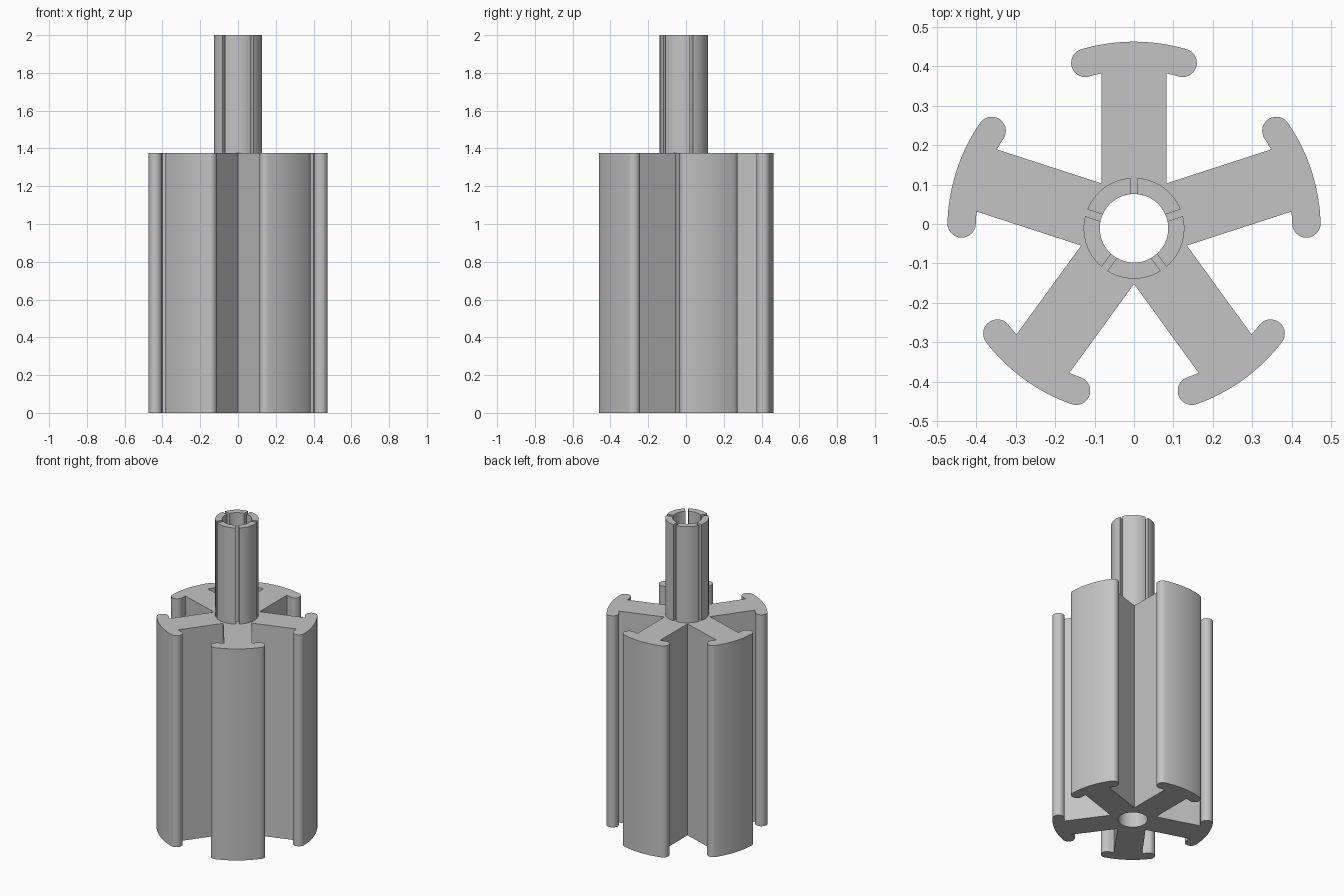
import bpy, bmesh, math
from mathutils import Vector, Matrix

cube = bpy.data.objects.get("Cube")
if cube:
    bpy.data.objects.remove(cube, do_unlink=True)

ARMS = 5
CENTRE_Y = -0.011
BODY_TOP, TOTAL_TOP = 1.375, 2.0
R_OUT, R_HOLE, R_COLLAR = 0.474, 0.087, 0.128
CAP = 0.036                      # radius of the rounded shoe tips
ARM_HALF = 0.083                 # half width of each arm
SLOT_HALF = 0.009                # half width of the collar slots
TIP = math.radians(16.4)         # angle of the shoe tips from the arm axis

grey = bpy.data.materials.new("plain grey")
grey.use_nodes = True
colour = (0.55, 0.55, 0.55, 1)
grey.diffuse_color = colour
grey.node_tree.nodes["Principled BSDF"].inputs["Base Color"].default_value = colour


def polar(r, a):
    return Vector((r * math.cos(a), r * math.sin(a), 0))


def arc(r, a0, a1, n, centre=Vector((0, 0, 0))):
    return [centre + polar(r, a0 + (a1 - a0) * i / n) for i in range(n + 1)]


def radial_prism(name, outline, start, z0, z1):
    """Repeat one sector outline around z, weld the sectors and extrude up."""
    bm = bmesh.new()
    for k in range(ARMS):
        turn = Matrix.Rotation(start + k * math.tau / ARMS, 3, 'Z')
        bm.faces.new([bm.verts.new(turn @ p + Vector((0, 0, z0))) for p in outline])
    bmesh.ops.remove_doubles(bm, verts=bm.verts[:], dist=1e-5)
    new = bmesh.ops.extrude_face_region(bm, geom=bm.faces[:], use_keep_orig=True)["geom"]
    top = [v for v in new if isinstance(v, bmesh.types.BMVert)]
    bmesh.ops.translate(bm, verts=top, vec=(0, 0, z1 - z0))
    bmesh.ops.recalc_face_normals(bm, faces=bm.faces[:])
    mesh = bpy.data.meshes.new(name)
    bm.to_mesh(mesh)
    bm.free()
    mesh.materials.append(grey)
    obj = bpy.data.objects.new(name, mesh)
    obj.location.y = CENTRE_Y
    bpy.context.collection.objects.link(obj)
    bpy.ops.object.select_all(action='DESELECT')
    obj.select_set(True)
    bpy.context.view_layer.objects.active = obj
    bpy.ops.object.shade_smooth_by_angle(angle=math.radians(25))
    return obj


# Armature body: one arm with its curved shoe, closed by a piece of the bore
half = math.pi / ARMS
r_in = R_OUT - 2 * CAP
neck = math.asin(ARM_HALF / r_in)
lower = [polar(ARM_HALF / math.sin(half), -half)]
lower += arc(r_in, -neck, -TIP, 4)
lower += arc(CAP, math.pi - TIP, math.tau - TIP, 14, polar(R_OUT - CAP, -TIP))[1:]
upper = [Vector((p.x, -p.y, 0)) for p in reversed(lower)]
shoe = arc(R_OUT, -TIP, TIP, 18)[1:-1]
bore = arc(R_HOLE, half, -half, 12)
radial_prism("armature_body", lower + shoe + upper + bore, math.pi / 2, 0, BODY_TOP)

# Slotted collar: five ring segments with parallel-sided gaps
a_out = half - math.asin(SLOT_HALF / R_COLLAR)
a_in = half - math.asin(SLOT_HALF / R_HOLE)
segment = arc(R_COLLAR, -a_out, a_out, 12) + arc(R_HOLE, a_in, -a_in, 12)
radial_prism("slotted_collar", segment, math.pi / 2 + half, BODY_TOP, TOTAL_TOP)
